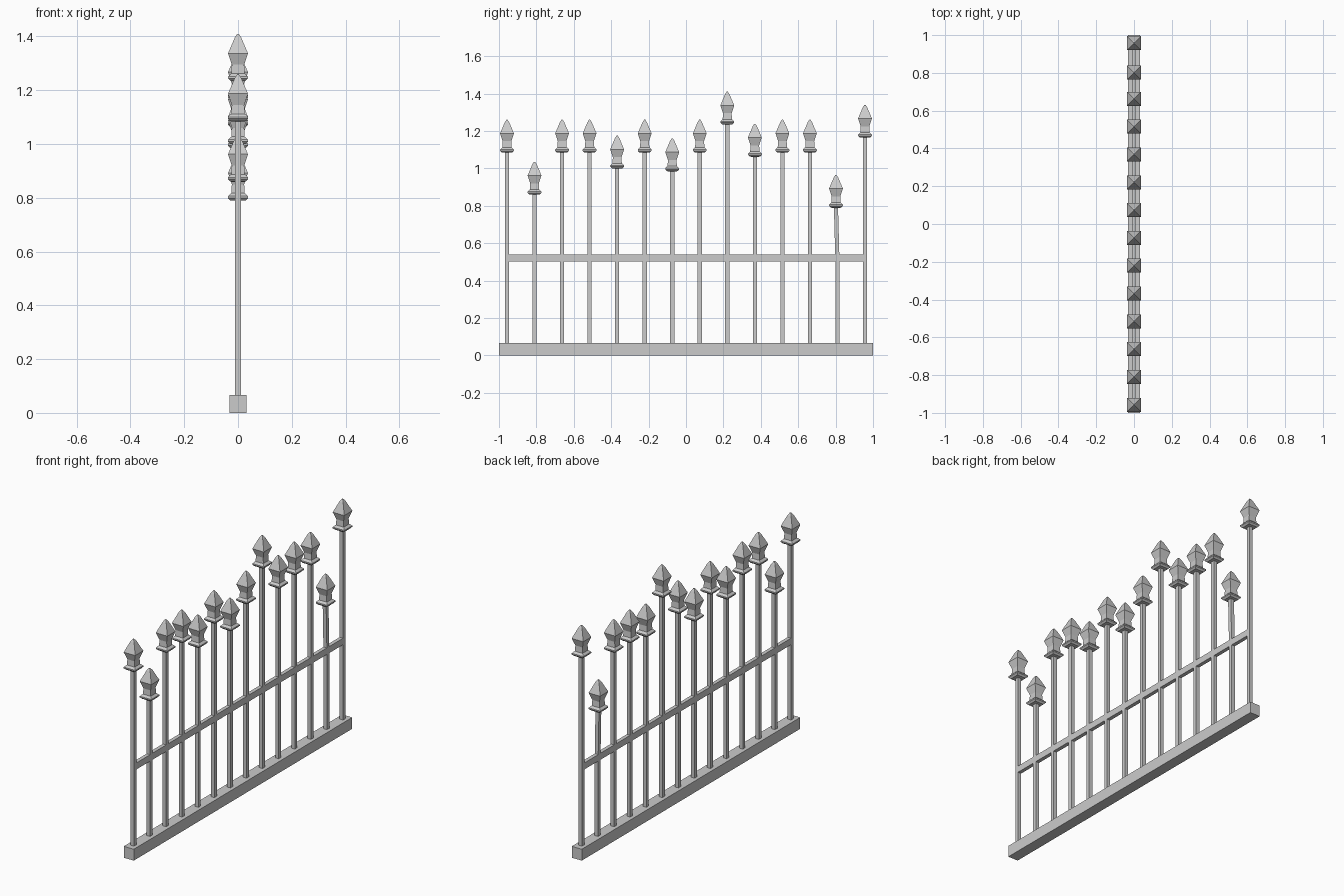
import bpy, bmesh

if "Cube" in bpy.data.objects:
    bpy.data.objects.remove(bpy.data.objects["Cube"])


def make_object(name, bm):
    bmesh.ops.recalc_face_normals(bm, faces=bm.faces[:])
    mesh = bpy.data.meshes.new(name)
    bm.to_mesh(mesh)
    bm.free()
    ob = bpy.data.objects.new(name, mesh)
    bpy.context.collection.objects.link(ob)
    return ob


def box(name, half_x, half_y, z0, z1):
    bm = bmesh.new()
    bmesh.ops.create_cube(bm, size=1)
    for v in bm.verts:
        v.co = (v.co.x * 2 * half_x, v.co.y * 2 * half_y, z0 + (v.co.z + 0.5) * (z1 - z0))
    return make_object(name, bm)


def square_loft(name, levels):
    """Stack of square rings: (half width, y centre, z)."""
    bm = bmesh.new()
    rings = [[bm.verts.new((sx * w, y + sy * w, z))
              for sx, sy in ((-1, -1), (1, -1), (1, 1), (-1, 1))] for w, y, z in levels]
    for a, b in zip(rings, rings[1:]):
        for i in range(4):
            j = (i + 1) % 4
            bm.faces.new((a[i], a[j], b[j], b[i]))
    bm.faces.new(rings[0][::-1])
    bm.faces.new(rings[-1])
    return make_object(name, bm)


# Ground beam and middle rail
box("base_beam", 0.032, 1.0, 0.0, 0.066)
box("middle_rail", 0.011, 0.957, 0.502, 0.54)

# Spearhead profile: half width, distance below the tip
HEAD = [(0.021, 0.176), (0.028, 0.175), (0.037, 0.166), (0.037, 0.159), (0.028, 0.150),
        (0.025, 0.148), (0.023, 0.115), (0.037, 0.073), (0.012, 0.014), (0.003, 0.0)]

# Bars with uneven heights, a few leaning slightly
TIPS = [1.26, 1.035, 1.26, 1.26, 1.175, 1.26, 1.16, 1.26, 1.41, 1.238, 1.26, 1.26, 0.965, 1.34]
LEAN = {12: -0.008}
for i, tip in enumerate(TIPS):
    y = -0.957 + i * 1.914 / 13
    top = y + LEAN.get(i, 0)
    square_loft(f"bar_{i + 1}", [(0.011, y, 0.05), (0.011, y, 0.5), (0.011, top, tip - 0.17)])
    square_loft(f"spearhead_{i + 1}", [(w, top, tip - d) for w, d in HEAD])
